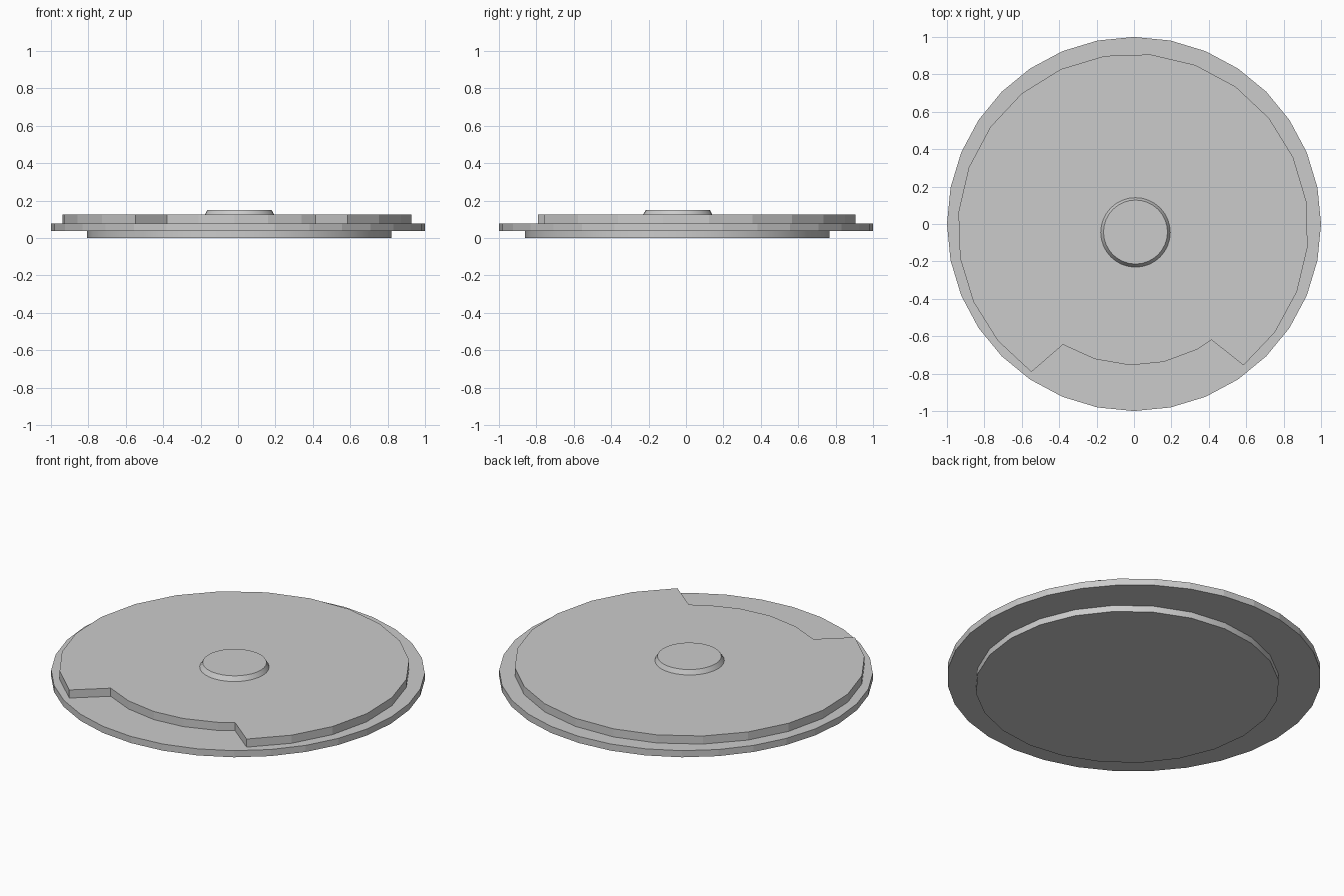
import bpy, bmesh
from math import sin, cos, radians, pi

if "Cube" in bpy.data.objects:
    bpy.data.objects.remove(bpy.data.objects["Cube"])


def loft(name, rings, smooth=False):
    """Solid from stacked closed outlines, given as (points, z) from bottom to top."""
    bm = bmesh.new()
    loops = [[bm.verts.new((x, y, z)) for x, y in pts] for pts, z in rings]
    bm.faces.new(loops[0][::-1])
    bm.faces.new(loops[-1])
    n = len(loops[0])
    for a, b in zip(loops, loops[1:]):
        for i in range(n):
            j = (i + 1) % n
            bm.faces.new((a[i], a[j], b[j], b[i]))
    bmesh.ops.recalc_face_normals(bm, faces=bm.faces)
    mesh = bpy.data.meshes.new(name)
    bm.to_mesh(mesh)
    bm.free()
    obj = bpy.data.objects.new(name, mesh)
    bpy.context.collection.objects.link(obj)
    if smooth:
        bpy.ops.object.select_all(action='DESELECT')
        obj.select_set(True)
        bpy.context.view_layer.objects.active = obj
        bpy.ops.object.shade_smooth_by_angle(angle=radians(30))
    return obj


def circle(cx, cy, r, n):
    return [(cx + r * cos(2 * pi * i / n), cy + r * sin(2 * pi * i / n)) for i in range(n)]


# Wide faceted rim disc
rim = circle(0, 0, 1.0, 32)
loft("rim_disc", [(rim, 0.037), (rim, 0.076)])

# Smaller foot disc underneath, slightly off centre
foot = circle(0.007, -0.047, 0.813, 24)
loft("foot_disc", [(foot, 0.0), (foot, 0.037)], smooth=True)

# Raised plate: 24-sided arc with a recessed notch at the front
outer = [(-0.005 + 0.938 * cos(radians(-51 + 15.03 * i)),
          -0.027 + 0.938 * sin(radians(-51 + 15.03 * i))) for i in range(20)]
notch = [(-0.38, -0.645), (-0.21, -0.722), (-0.02, -0.755),
         (0.16, -0.737), (0.34, -0.67), (0.415, -0.62)]
loft("top_plate", [(outer + notch, 0.076), (outer + notch, 0.124)])

# Tapered centre button
loft("centre_button", [(circle(0.008, -0.045, 0.186, 32), 0.124),
                       (circle(0.008, -0.043, 0.171, 32), 0.150)], smooth=True)
